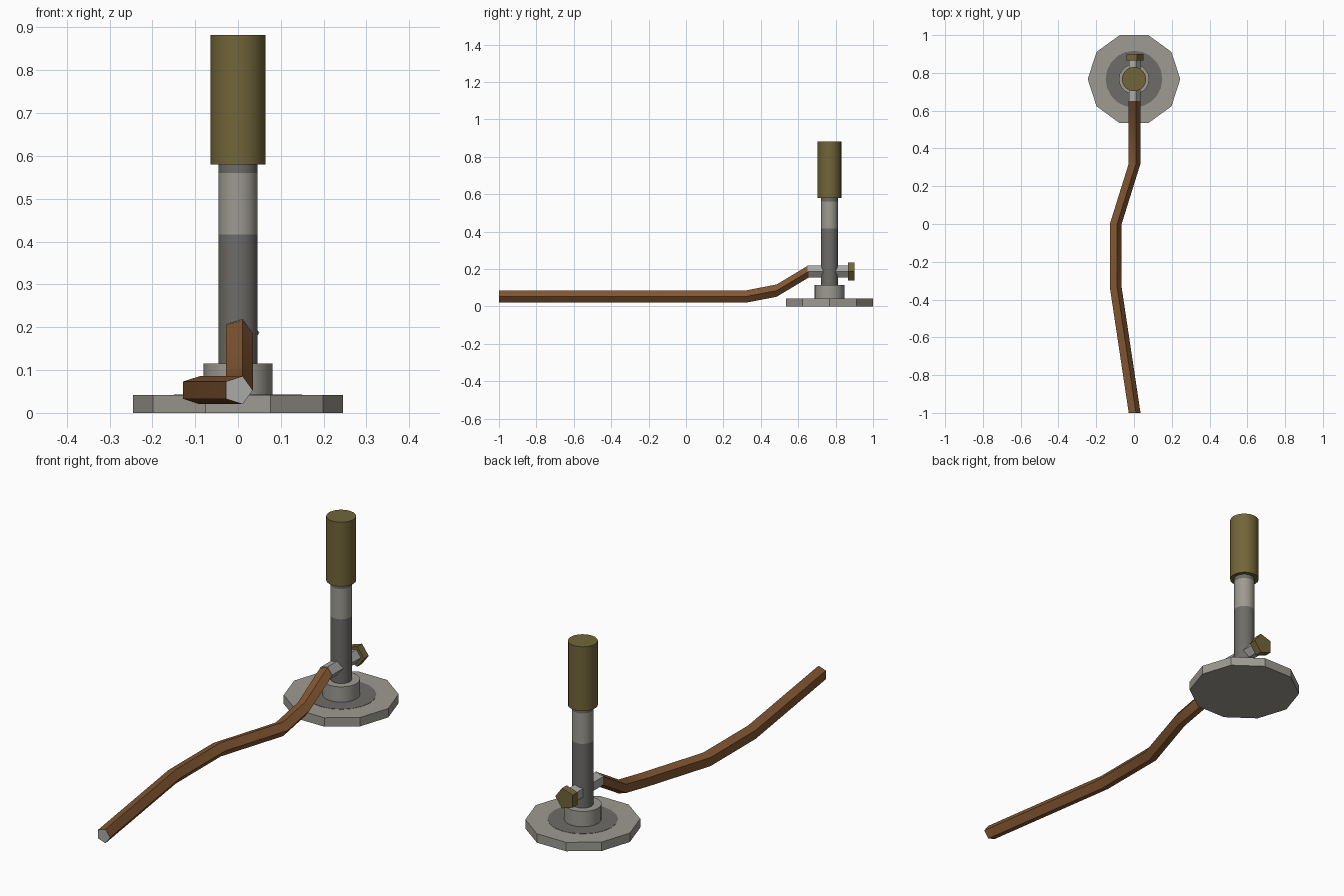
import bpy, bmesh, math

if "Cube" in bpy.data.objects:
    bpy.data.objects.remove(bpy.data.objects["Cube"])

CY = 0.767        # burner axis position on y
TUBE_Z = 0.187    # height of the gas inlet


def mat(name, rgb):
    m = bpy.data.materials.new(name)
    m.diffuse_color = (*rgb, 1)
    m.use_nodes = True
    m.node_tree.nodes["Principled BSDF"].inputs["Base Color"].default_value = m.diffuse_color
    return m


LIGHT = mat("light_grey_metal", (0.34, 0.325, 0.285))
DARK = mat("dark_grey_metal", (0.155, 0.15, 0.14))
STEEL = mat("pale_steel", (0.40, 0.40, 0.39))
BRASS = mat("aged_brass", (0.165, 0.13, 0.04))
RUBBER = mat("brown_rubber", (0.22, 0.092, 0.03))


def sweep(name, rings, mats, smooth=False, pick=None):
    """Join equal-sized rings of points into a closed tube with end caps."""
    bm = bmesh.new()
    loops = [[bm.verts.new(p) for p in ring] for ring in rings]
    n = len(loops[0])
    for a, b in zip(loops, loops[1:]):
        for i in range(n):
            j = (i + 1) % n
            bm.faces.new((a[i], a[j], b[j], b[i]))
    bm.faces.new(loops[0])
    bm.faces.new(loops[-1])
    bmesh.ops.recalc_face_normals(bm, faces=bm.faces)
    if pick:
        for f in bm.faces:
            f.material_index = pick(f)
    me = bpy.data.meshes.new(name)
    bm.to_mesh(me)
    bm.free()
    for m in mats:
        me.materials.append(m)
    ob = bpy.data.objects.new(name, me)
    bpy.context.collection.objects.link(ob)
    if smooth:
        bpy.ops.object.select_all(action='DESELECT')
        ob.select_set(True)
        bpy.context.view_layer.objects.active = ob
        bpy.ops.object.shade_smooth_by_angle(angle=math.radians(35))
    return ob


def flat_ring(r, z, n):
    return [(r * math.cos(2 * math.pi * i / n),
             CY + r * math.sin(2 * math.pi * i / n), z) for i in range(n)]


def upright_ring(x, y, z, r, n=5):
    return [(x + r * math.cos(2 * math.pi * i / n), y,
             z + r * math.sin(2 * math.pi * i / n)) for i in range(n)]


# ten-sided foot with a darker round patch
sweep("base_plate", [flat_ring(0.245, z, 10) for z in (0, 0.042)], [LIGHT])
sweep("base_dark_disc", [flat_ring(0.15, z, 20) for z in (0.040, 0.0432)], [DARK])
sweep("base_collar", [flat_ring(0.08, z, 20) for z in (0.041, 0.115)], [LIGHT], True)

# barrel: dark lower sleeve, light middle, dark neck
sweep("barrel", [flat_ring(0.046, z, 20) for z in (0.1, 0.417, 0.56, 0.6)],
      [DARK, LIGHT], True,
      lambda f: int(0.417 < f.calc_center_median().z < 0.56))
sweep("burner_head", [flat_ring(0.064, z, 20) for z in (0.58, 0.882)], [BRASS], True)

# gas inlet through the barrel and the valve knob
sweep("inlet_tube", [upright_ring(0, y, TUBE_Z, 0.034) for y in (0.65, 0.87)], [STEEL])
sweep("valve_knob", [upright_ring(0, y, TUBE_Z, 0.05) for y in (0.865, 0.9)], [BRASS])

# rubber hose lying on the bench, with a pale open end
path = [(0, -1, 0.053), (-0.1, -0.335, 0.053), (-0.1, 0, 0.053),
        (0, 0.32, 0.053), (0, 0.485, 0.085), (0, 0.655, TUBE_Z)]
sweep("hose", [upright_ring(*p, 0.0345) for p in path], [RUBBER, STEEL], True,
      lambda f: int(abs(f.normal.y) > 0.95 and len(f.verts) == 5))
